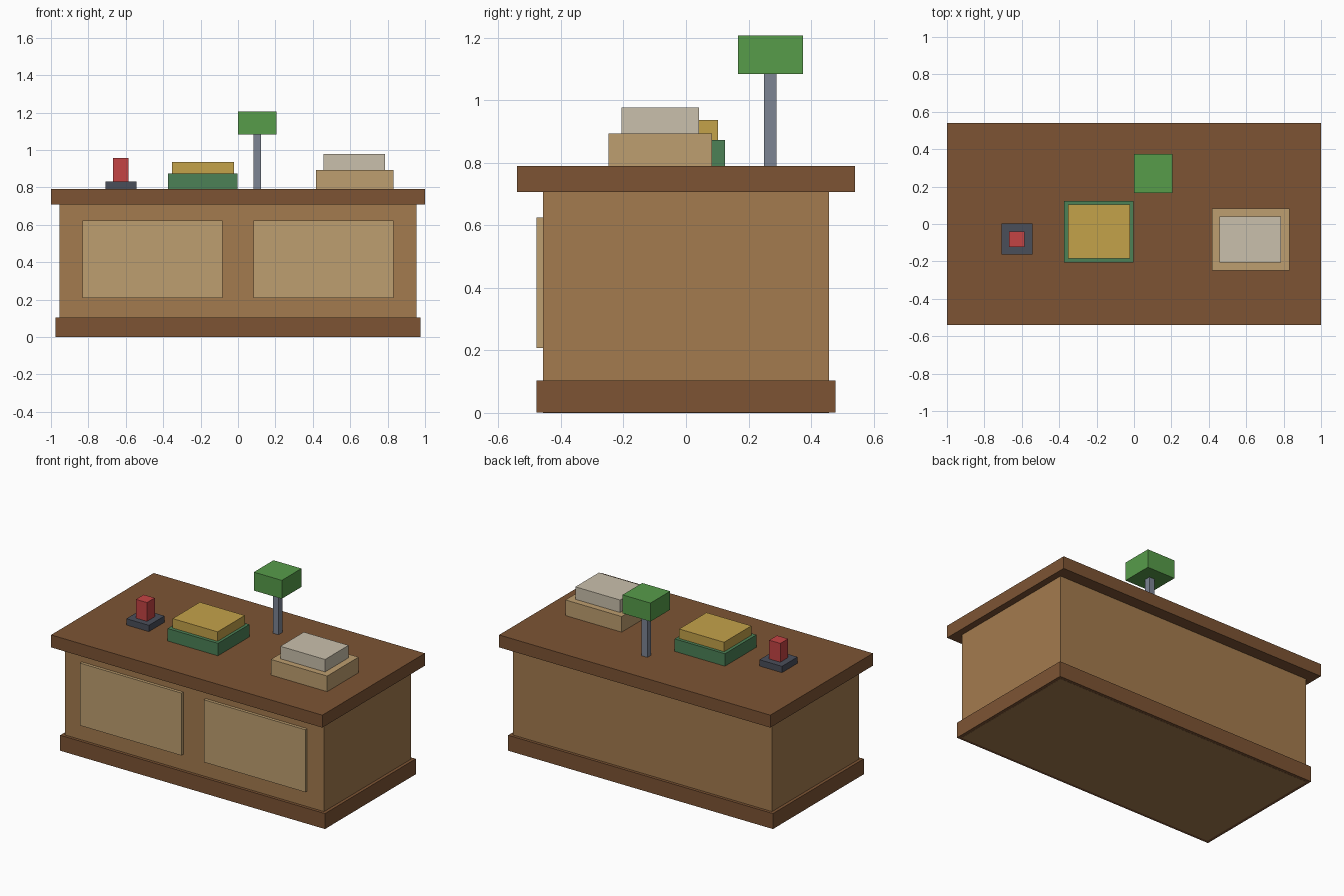
import bpy, bmesh
from mathutils import Vector

if "Cube" in bpy.data.objects:
    bpy.data.objects.remove(bpy.data.objects["Cube"])


def material(name, hex_code):
    """Flat material from an sRGB hex colour."""
    m = bpy.data.materials.new(name)
    lin = []
    for i in (0, 2, 4):
        c = int(hex_code[i:i + 2], 16) / 255
        lin.append(c / 12.92 if c <= 0.04045 else ((c + 0.055) / 1.055) ** 2.4)
    m.diffuse_color = (*lin, 1)
    m.use_nodes = True
    m.node_tree.nodes["Principled BSDF"].inputs["Base Color"].default_value = m.diffuse_color
    return m


brown = material("dark_wood", "7D5434")
wood = material("light_wood", "A47B4E")
tan = material("tan", "BE9F70")
book_green = material("book_green", "4C8156")
yellow = material("yellow", "C4A24A")
lamp_green = material("lamp_green", "579C4A")
grey = material("metal_grey", "7D8594")
paper = material("paper", "CAC0AC")
slate = material("slate", "4A4E5A")
red = material("red", "C44444")


def box(name, mat, x, y, z):
    """Box spanning the given (min, max) ranges."""
    bm = bmesh.new()
    bmesh.ops.create_cube(bm, size=1)
    size = Vector((x[1] - x[0], y[1] - y[0], z[1] - z[0]))
    mid = Vector((sum(x) / 2, sum(y) / 2, sum(z) / 2))
    bmesh.ops.scale(bm, vec=size, verts=bm.verts)
    bmesh.ops.translate(bm, vec=mid, verts=bm.verts)
    me = bpy.data.meshes.new(name)
    bm.to_mesh(me)
    bm.free()
    me.materials.append(mat)
    ob = bpy.data.objects.new(name, me)
    bpy.context.collection.objects.link(ob)
    return ob


TOP = 0.79

# Desk: carcass, plinth, worktop and the two front panels
box("desk_body", wood, (-0.955, 0.955), (-0.458, 0.458), (0, 0.707))
box("plinth", brown, (-0.976, 0.976), (-0.478, 0.478), (0.001, 0.104))
box("worktop", brown, (-1, 1), (-0.54, 0.54), (0.707, TOP))
for side, name in ((-1, "left_panel"), (1, "right_panel")):
    xs = sorted((side * 0.083, side * 0.831))
    box(name, tan, xs, (-0.478, -0.44), (0.208, 0.624))

# Stamp on its pad
box("stamp_pad", slate, (-0.709, -0.543), (-0.163, 0.002), (TOP, 0.832))
box("stamp_handle", red, (-0.667, -0.585), (-0.123, -0.041), (0.832, 0.957))

# Stacked books
box("lower_book", book_green, (-0.374, -0.003), (-0.207, 0.124), (TOP, 0.873))
box("upper_book", yellow, (-0.353, -0.022), (-0.184, 0.103), (0.873, 0.936))

# Lamp
box("lamp_post", grey, (0.082, 0.124), (0.249, 0.29), (TOP, 1.083))
box("lamp_shade", lamp_green, (0, 0.206), (0.167, 0.374), (1.083, 1.206))

# Document tray with papers
box("document_tray", tan, (0.416, 0.831), (-0.248, 0.083), (TOP, 0.894))
box("paper_stack", paper, (0.457, 0.787), (-0.207, 0.041), (0.894, 0.977))
